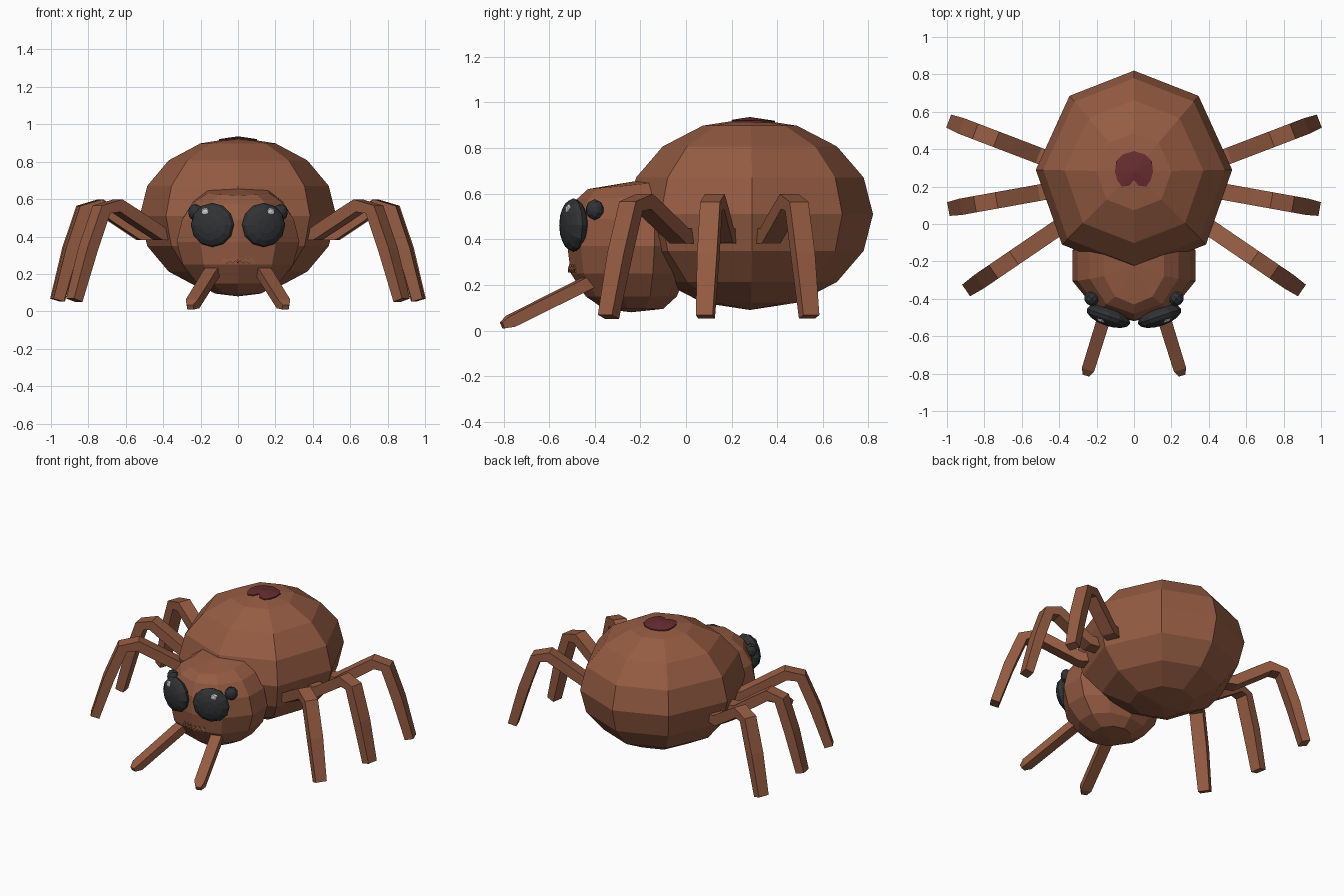
import bpy, bmesh, math
from mathutils import Vector, Matrix

if "Cube" in bpy.data.objects:
    bpy.data.objects.remove(bpy.data.objects["Cube"])


def material(name, rgb):
    m = bpy.data.materials.new(name)
    m.diffuse_color = (*rgb, 1)
    m.use_nodes = True
    m.node_tree.nodes["Principled BSDF"].inputs["Base Color"].default_value = m.diffuse_color
    return m


BROWN = material("brown", (0.30, 0.106, 0.055))
RED = material("dark red", (0.135, 0.026, 0.03))
BLACK = material("eye black", (0.03, 0.032, 0.034))
WHITE = material("glint white", (0.6, 0.6, 0.6))


def finish(name, bm, mat):
    bmesh.ops.recalc_face_normals(bm, faces=bm.faces)
    me = bpy.data.meshes.new(name)
    bm.to_mesh(me)
    bm.free()
    me.materials.append(mat)
    ob = bpy.data.objects.new(name, me)
    bpy.context.collection.objects.link(ob)
    return ob


def loft(name, rings, mat, tips=None):
    """Skin closed rings; the ends become caps, or fans to the given tips."""
    bm = bmesh.new()
    rows = [[bm.verts.new(p) for p in ring] for ring in rings]
    n = len(rows[0])
    for a, b in zip(rows, rows[1:]):
        for i in range(n):
            j = (i + 1) % n
            bm.faces.new((a[i], a[j], b[j], b[i]))
    for k, row in enumerate((rows[0], rows[-1])):
        if tips:
            t = bm.verts.new(tips[k])
            for i in range(n):
                bm.faces.new((row[i], row[(i + 1) % n], t))
        else:
            bm.faces.new(row)
    return finish(name, bm, mat)


def limb(name, points, width, thick, side, scales=None):
    """Rectangular tube along a path that bends in a vertical plane."""
    pts = [Vector(p) for p in points]
    flat = (pts[-1] - pts[0]) * Vector((1, 1, 0))
    across = flat.normalized().cross(Vector((0, 0, 1)))
    rings = []
    for i, p in enumerate(pts):
        d = (pts[min(i + 1, len(pts) - 1)] - pts[max(i - 1, 0)]).normalized()
        up = across.cross(d)
        s = scales[i] if scales else 1
        w, h = across * width * s / 2, up * thick * s / 2
        ring = (p + w + h, p - w + h, p - w - h, p + w - h)
        rings.append([(v.x * side, v.y, v.z) for v in ring])
    return loft(name, rings, BROWN)


def ball(name, loc, radii, turn, mat, seg=12, rows=8):
    bm = bmesh.new()
    bmesh.ops.create_uvsphere(bm, u_segments=seg, v_segments=rows, radius=1)
    mtx = Matrix.Translation(loc) @ Matrix.Rotation(turn, 4, 'Z') @ Matrix.Diagonal((*radii, 1))
    # poles face forward before squashing
    bm.transform(mtx @ Matrix.Rotation(math.pi / 2, 4, 'X'))
    return finish(name, bm, mat)


# Abdomen: eight-sided squashed ball
outline = [(0, .54), (.345, .405), (.525, .01), (.385, -.39), (0, -.54),
           (-.385, -.39), (-.525, .01), (-.345, .405)]
rings = []
for k in range(1, 8):
    a = math.pi * k / 8
    rings.append([(x * math.sin(a), .28 + y * math.sin(a), .51 - .42 * math.cos(a))
                  for x, y in outline])
loft("abdomen", rings, BROWN, ((0, .28, .09), (0, .28, .93)))

# Head: z, half width, front y, back y, rise toward the back
levels = [(.095, .13, -.36, -.10, 0), (.15, .23, -.44, -.04, 0), (.25, .31, -.505, .0, 0),
          (.37, .345, -.52, .02, 0), (.49, .315, -.515, .02, 0), (.575, .25, -.48, .0, .02),
          (.62, .17, -.43, -.06, .04)]
rings = []
for z, hw, yf, yb, rise in levels:
    ring = []
    for i in range(10):
        a = math.tau * i / 10
        t = (1 - math.cos(a)) / 2
        ymid = -.21
        reach = (ymid - yf) if math.cos(a) > 0 else (yb - ymid)
        ring.append((hw * math.sin(a), ymid - reach * math.cos(a), z + rise * t))
    rings.append(ring)
loft("head", rings, BROWN, ((0, -.24, .08), (0, -.22, .655)))

# Heart-shaped mark, draped over the top of the abdomen
heart = [(0, .235), (.025, .205), (.065, .2), (.09, .235), (.102, .28), (.095, .335), (.06, .372),
         (0, .39)]
heart += [(-x, y) for x, y in heart[-2:0:-1]]
top_z = lambda x, y, lift: .93 + lift - .15 * math.hypot(x, y - .28)
loft("back_mark", [[(x, y, top_z(x, y, -.004)) for x, y in heart],
                   [(x, y, top_z(x, y, .006)) for x, y in heart]],
     RED, ((0, .28, .925), (0, .28, .936)))

# Mouth: thin zigzag ridge
bm = bmesh.new()
prev = None
for i in range(13):
    x = -.085 + .17 * i / 12
    z = .272 + (.008 if i % 2 else -.008)
    y = -.517 + .35 * abs(x)
    cur = [bm.verts.new((x, y + dy, z + dz))
           for dy, dz in ((0, .009), (0, -.009), (.03, -.009), (.03, .009))]
    if prev:
        for k in range(4):
            bm.faces.new((prev[k], prev[(k + 1) % 4], cur[(k + 1) % 4], cur[k]))
    prev = cur
finish("mouth", bm, BROWN)

# Walking legs: (base, foot), all sharing one bent profile (fraction, height)
legs = {"front": ((.42, -.03), (.875, -.34)),
        "middle": ((.52, .165), (.965, .085)),
        "rear": ((.52, .37), (.965, .54))}
profile = [(-.28, .415), (0, .415), (.30, .505), (.50, .565), (.68, .545), (.84, .33), (1, .06)]

for side, label in ((1, "right"), (-1, "left")):
    for pos, (b, f) in legs.items():
        path = [(b[0] + (f[0] - b[0]) * t, b[1] + (f[1] - b[1]) * t, z) for t, z in profile]
        limb(f"{pos}_leg_{label}", path, .088, .068, side,
             (1, 1, 1, 1, 1, 1, .85))

    # Feelers reaching forward to the ground
    limb(f"feeler_{label}", [(.12, -.38, .235), (.15, -.47, .19), (.243, -.77, .04), (.255, -.805, .022)],
         .072, .055, side, (1, 1, .95, .5))

    # Eyes
    ball(f"large_eye_{label}", (.137 * side, -.493, .462), (.122, .052, .118), .33 * side, BLACK)
    ball(f"small_eye_{label}", (.228 * side, -.4, .53), (.042, .036, .046), .8 * side, BLACK, 10, 6)
    ball(f"eye_glint_{label}", (.172 * side, -.513, .531), (.028, .015, .024), .33 * side, WHITE, 6, 4)
